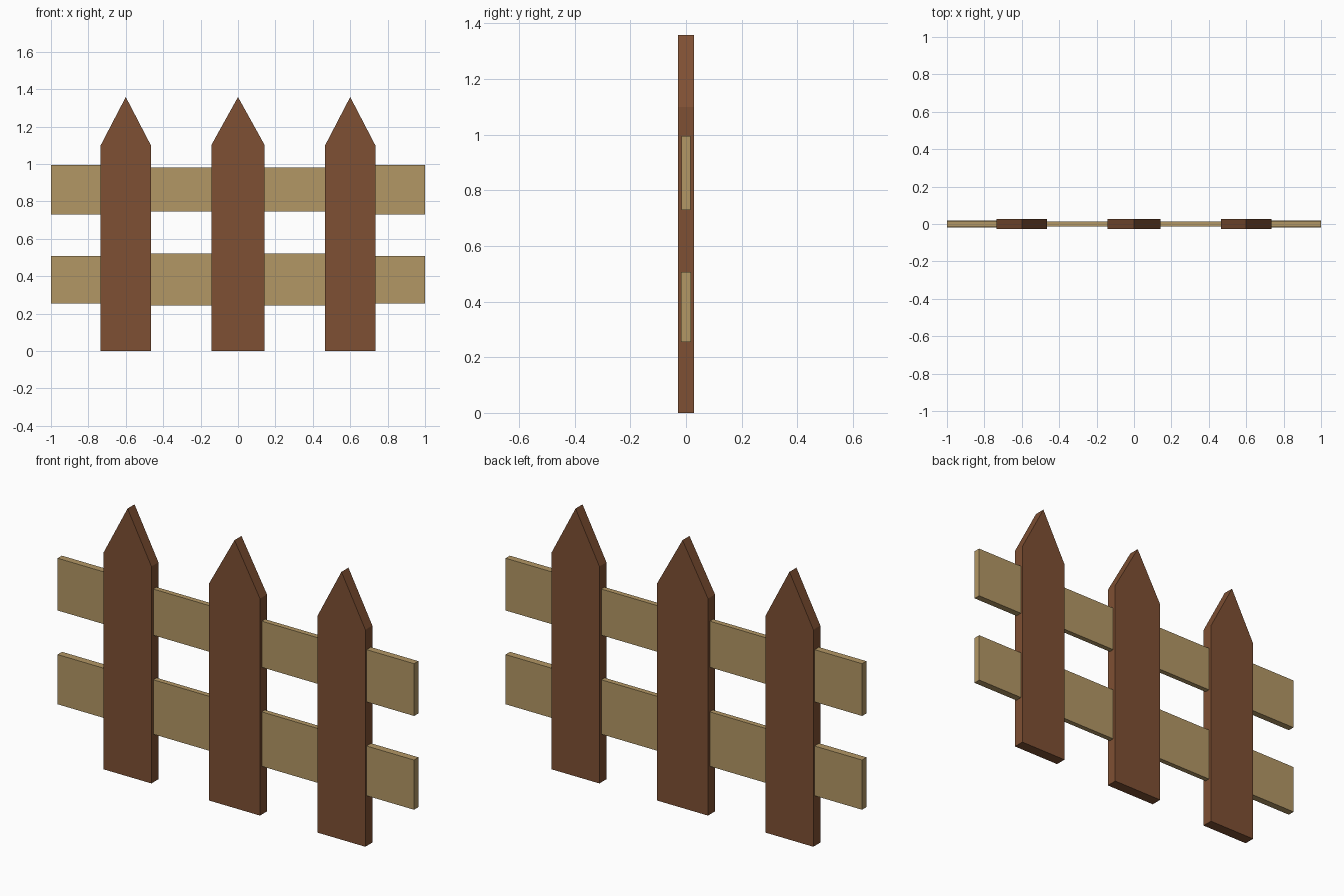
import bpy, bmesh

if "Cube" in bpy.data.objects:
    bpy.data.objects.remove(bpy.data.objects["Cube"])


def material(name, color):
    m = bpy.data.materials.new(name)
    m.diffuse_color = color
    m.use_nodes = True
    m.node_tree.nodes["Principled BSDF"].inputs["Base Color"].default_value = m.diffuse_color
    return m


PICKET = material("dark_wood", (0.21, 0.08, 0.033, 1))
RAIL = material("light_wood", (0.45, 0.31, 0.13, 1))


def board(name, profile, y0, y1, mat):
    """Extrude a front-view (x, z) outline from y0 to y1."""
    bm = bmesh.new()
    face = bm.faces.new([bm.verts.new((x, y0, z)) for x, z in profile])
    ext = bmesh.ops.extrude_face_region(bm, geom=[face])
    verts = [g for g in ext["geom"] if isinstance(g, bmesh.types.BMVert)]
    bmesh.ops.translate(bm, verts=verts, vec=(0, y1 - y0, 0))
    bmesh.ops.recalc_face_normals(bm, faces=bm.faces[:])
    mesh = bpy.data.meshes.new(name)
    bm.to_mesh(mesh)
    bm.free()
    mesh.materials.append(mat)
    obj = bpy.data.objects.new(name, mesh)
    bpy.context.collection.objects.link(obj)
    return obj


def rect(x0, x1, z0, z1):
    return [(x0, z0), (x1, z0), (x1, z1), (x0, z1)]


# Pointed pickets: the middle one is slightly wider
for name, cx, hw in (("left", -0.6, 0.134), ("middle", 0, 0.143), ("right", 0.6, 0.134)):
    outline = [(cx - hw, 0), (cx + hw, 0), (cx + hw, 1.10), (cx, 1.358), (cx - hw, 1.10)]
    board(name + "_picket", outline, -0.028, 0.028, PICKET)

# Rails: a middle board plus two end boards, joined inside the outer pickets
rails = (
    ("upper", (0.746, 0.98), (0.73, 0.995), 0.013, 0.017),
    ("lower", (0.244, 0.52), (0.255, 0.507), 0.013, 0.018),
)
for name, mid, end, mid_t, end_t in rails:
    board(name + "_rail_middle", rect(-0.6, 0.6, *mid), -mid_t, mid_t, RAIL)
    board(name + "_rail_left", rect(-1, -0.6, *end), -end_t, end_t, RAIL)
    board(name + "_rail_right", rect(0.6, 1, *end), -end_t, end_t, RAIL)
